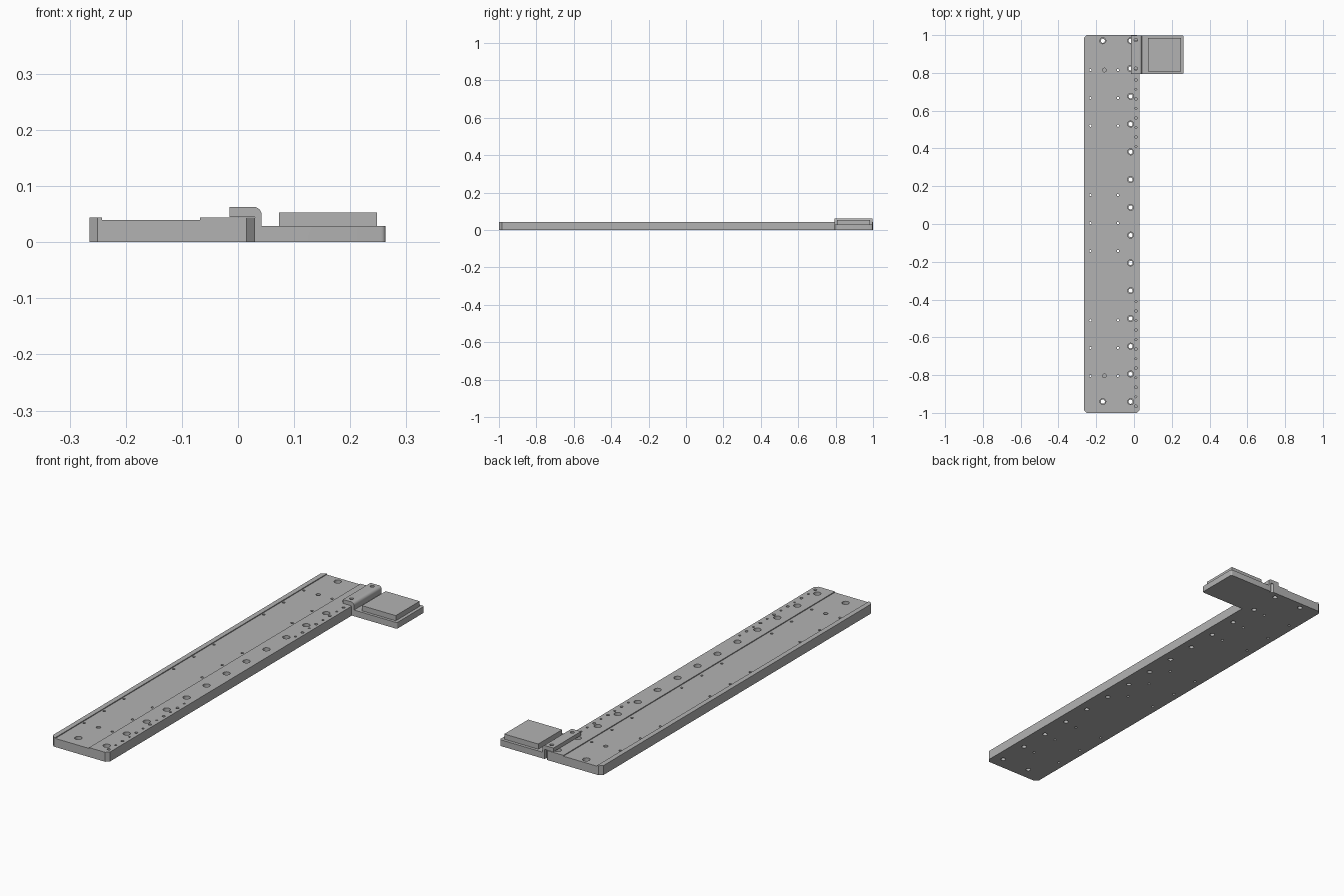
import bpy, bmesh, math

if "Cube" in bpy.data.objects:
    bpy.data.objects.remove(bpy.data.objects["Cube"])

# One plain grey metal
GREY = 0.45
metal = bpy.data.materials.new("grey metal")
metal.use_nodes = True
metal.diffuse_color = (GREY, GREY, GREY, 1)
metal.node_tree.nodes["Principled BSDF"].inputs["Base Color"].default_value = (GREY, GREY, GREY, 1)


def make_object(name, bm):
    bmesh.ops.recalc_face_normals(bm, faces=bm.faces)
    mesh = bpy.data.meshes.new(name)
    bm.to_mesh(mesh)
    bm.free()
    obj = bpy.data.objects.new(name, mesh)
    bpy.context.collection.objects.link(obj)
    obj.data.materials.append(metal)
    return obj


def extrude_profile(name, profile, y0, y1, corner=0, segments=1, corner_x=()):
    """Sweep an x-z profile along y; bevel upright end edges at given x."""
    bm = bmesh.new()
    face = bm.faces.new([bm.verts.new((x, y0, z)) for x, z in profile])
    swept = bmesh.ops.extrude_face_region(bm, geom=[face])["geom"]
    for v in swept:
        if isinstance(v, bmesh.types.BMVert):
            v.co.y = y1
    if corner:
        upright = [e for e in bm.edges
                   if abs(e.verts[0].co.z - e.verts[1].co.z) > 0.02
                   and all(min(abs(v.co.x - x) for x in corner_x) < 1e-4 for v in e.verts)]
        bmesh.ops.bevel(bm, geom=upright, offset=corner, segments=segments,
                        profile=0.5, affect='EDGES')
    return make_object(name, bm)


def drill(obj, holes):
    """Cut round holes, each given as x, y, radius, bottom z."""
    bm = bmesh.new()
    for x, y, radius, bottom in holes:
        top = 0.1
        ring = bmesh.ops.create_cone(bm, cap_ends=True, segments=20, radius1=radius,
                                     radius2=radius, depth=top - bottom)["verts"]
        bmesh.ops.translate(bm, verts=ring, vec=(x, y, (top + bottom) / 2))
    cutter = make_object("hole_cutter", bm)
    cutter.hide_render = True
    mod = obj.modifiers.new("holes", 'BOOLEAN')
    mod.operation, mod.solver, mod.object = 'DIFFERENCE', 'EXACT', cutter
    deps = bpy.context.evaluated_depsgraph_get()
    cut_mesh = bpy.data.meshes.new_from_object(obj.evaluated_get(deps))
    obj.modifiers.clear()
    obj.data = cut_mesh
    bpy.data.objects.remove(cutter)


# Long base plate with a shallow channel and chamfered corners
LEFT, RIGHT, TOP, FLOOR = -0.265, 0.03, 0.044, 0.04
plate = extrude_profile("base_plate", [
    (LEFT, 0), (RIGHT, 0), (RIGHT, TOP), (-0.068, TOP), (-0.068, FLOOR),
    (-0.242, FLOOR), (-0.242, TOP), (LEFT, TOP)], -1, 1, 0.015, 1, (LEFT, RIGHT))

# Counterbored mounting holes along one side and at the far corners
mounts = [(-0.018, 0.97 - 0.147 * i) for i in range(14)]
mounts += [(-0.165, 0.97), (-0.165, -0.94)]
drill(plate, [(x, y, 0.016, 0.02) for x, y in mounts])
drill(plate, [(x, y, 0.011, -0.1) for x, y in mounts])

# Small through holes in two rows, and two blind holes
rows = [0.815, 0.667, 0.52, 0.153, 0.005, -0.143, -0.51, -0.656, -0.804]
small = [(x, y, 0.006, -0.1) for x in (-0.231, -0.085) for y in rows]
small += [(-0.157, y, 0.01, 0.015) for y in (0.815, -0.804)]

# Fine edge holes, alternating in size, at both ends
for i in range(12):
    y = 0.41 + 0.0505 * i
    radius = 0.005 if i % 2 == 0 else 0.007
    small += [(0.01, y, radius, 0.015), (0.01, -y, radius, 0.015)]
drill(plate, small)

# Hooked side bracket: low shelf, riser and lip over the plate
R = 0.014
arc = [(0.042 - R + R * math.cos(math.radians(a)), 0.063 - R + R * math.sin(math.radians(a)))
       for a in range(0, 91, 15)]
profile = [(RIGHT, 0), (0.263, 0), (0.263, 0.029), (0.042, 0.029)] + arc
profile += [(-0.015, 0.063), (-0.015, 0.045), (RIGHT, 0.045)]
bracket = extrude_profile("side_bracket", profile, 0.795, 0.998, 0.008, 4, (0.263,))
drill(bracket, [(0.01, 0.974, 0.009, 0.03), (0.01, 0.822, 0.009, 0.03)])

# Raised square pad on the shelf
pad = extrude_profile("raised_pad", [(0.073, 0.029), (0.248, 0.029), (0.248, 0.053),
                                     (0.073, 0.053)], 0.808, 0.984)

# Smooth rounded faces, keep edges crisp
bpy.ops.object.select_all(action='DESELECT')
for obj in (plate, bracket, pad):
    obj.select_set(True)
bpy.context.view_layer.objects.active = plate
bpy.ops.object.shade_smooth_by_angle(angle=math.radians(30))
